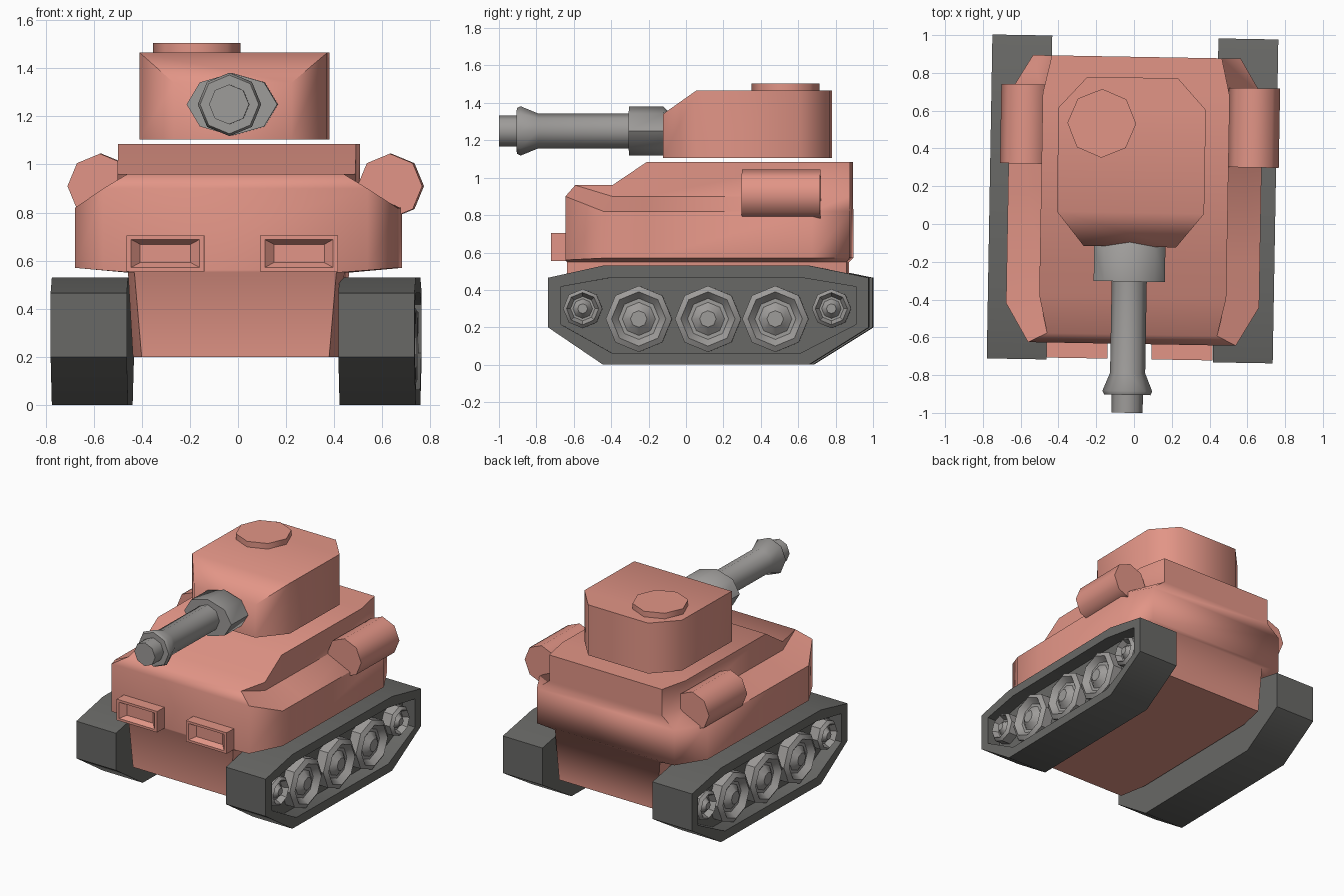
import bpy, bmesh, math
from mathutils import Matrix, Vector

cube = bpy.data.objects.get("Cube")
if cube:
    bpy.data.objects.remove(cube, do_unlink=True)

YAW = Matrix.Rotation(math.radians(-1), 4, 'Z')  # whole vehicle sits slightly turned


def material(name, rgb):
    m = bpy.data.materials.new(name)
    m.use_nodes = True
    col = (*rgb, 1)
    m.diffuse_color = col
    bsdf = m.node_tree.nodes["Principled BSDF"]
    bsdf.inputs["Base Color"].default_value = col
    bsdf.inputs["Roughness"].default_value = 0.8
    return m


salmon = material("salmon_paint", (0.76, 0.30, 0.24))
metal = material("light_grey_metal", (0.34, 0.33, 0.32))
rubber = material("dark_grey_track", (0.14, 0.14, 0.133))


def loft(name, rings, mat, smooth=70):
    """Skin equal-sized rings of points and close both ends with strips."""
    bm = bmesh.new()
    loops = [[bm.verts.new(YAW @ Vector(p)) for p in ring] for ring in rings]
    n = len(loops[0])
    for a, b in zip(loops, loops[1:]):
        for i in range(n):
            j = (i + 1) % n
            bm.faces.new((a[i], a[j], b[j], b[i]))
    for end in (loops[0], loops[-1]):
        for i in range(n // 2 - 1):
            bm.faces.new((end[i], end[i + 1], end[n - 2 - i], end[n - 1 - i]))
    bmesh.ops.remove_doubles(bm, verts=bm.verts, dist=0.0005)
    bmesh.ops.recalc_face_normals(bm, faces=bm.faces)
    mesh = bpy.data.meshes.new(name)
    bm.to_mesh(mesh)
    bm.free()
    mesh.materials.append(mat)
    ob = bpy.data.objects.new(name, mesh)
    bpy.context.collection.objects.link(ob)
    bpy.ops.object.select_all(action='DESELECT')
    ob.select_set(True)
    bpy.context.view_layer.objects.active = ob
    bpy.ops.object.shade_smooth_by_angle(angle=math.radians(smooth))
    return ob


def lathe(name, centre, axis, profile, mat, wide=1.0, smooth=50):
    """Eight-sided turned part; profile holds (radius, distance along axis)."""
    along = Vector(axis)
    up = Vector((0, 0, 1)) if not axis[2] else Vector((0, 1, 0))
    side = along.cross(up)
    rings = []
    for r, d in profile:
        ring = []
        for k in range(8):
            t = k * math.pi / 4
            ring.append(Vector(centre) + along * d
                        + side * (r * wide * math.cos(t)) + up * (r * math.sin(t)))
        rings.append(ring)
    return loft(name, rings, mat, smooth)


def mirrored(half, cx=0.0):
    """Close a right-hand half outline with its reflection."""
    return [(cx + x, y, z) for x, y, z in half] + [(cx - x, y, z) for x, y, z in reversed(half)]


# Hull: chamfered rings from belly to deck
def hull_ring(hx, cx, yf, yb, z_front, z_side, z_top=None):
    z_top = z_top or z_side
    return mirrored([(cx, yf, z_front), (hx, max(yf + 0.2, -0.43), z_side), (hx, -0.2, z_top),
                     (hx, yb - 0.2, z_top), (cx, yb, z_top)])


loft("hull", [
    hull_ring(0.43, 0.39, -0.62, 0.86, 0.20, 0.20),
    hull_ring(0.45, 0.42, -0.63, 0.865, 0.55, 0.55),
    hull_ring(0.67, 0.55, -0.635, 0.885, 0.56, 0.57),
    hull_ring(0.67, 0.55, -0.635, 0.885, 0.90, 0.82),
    hull_ring(0.495, 0.45, -0.585, 0.885, 0.96, 0.90),
    hull_ring(0.495, 0.45, -0.585, 0.885, 0.96, 0.96, 1.085),
], salmon, 60)


# Turret: chamfered block with a sloped front roof
def turret_ring(z_front, z):
    return mirrored([(0.245, -0.12, z_front), (0.39, 0.06, z),
                     (0.39, 0.61, z), (0.24, 0.775, z)], -0.02)


loft("turret", [turret_ring(1.105, 1.105), turret_ring(1.34, 1.465)], salmon, 60)
lathe("hatch", (-0.18, 0.53, 1.455), (0, 0, 1), [(0.182, 0), (0.182, 0.05)], salmon)

# Gun
GUN = (-0.02, 0, 1.25)
lathe("gun_mantlet", GUN, (0, -1, 0), [(0.08, 0.07), (0.13, 0.12), (0.13, 0.305)], metal, 1.45)
lathe("gun_barrel", GUN, (0, -1, 0),
      [(0.093, 0.25), (0.093, 0.79), (0.132, 0.885), (0.122, 0.905), (0.083, 0.905), (0.083, 1.0)],
      metal)

# Front lamps: boxes with a bevelled recess
for side, cx in (("right", -0.29), ("left", 0.266)):
    def frame(hx, hz, y):
        return [(cx + sx * hx, y, 0.63 + sz * hz) for sx, sz in ((1, 1), (1, -1), (-1, -1), (-1, 1))]
    loft(side + "_lamp", [frame(0.162, 0.075, -0.60), frame(0.162, 0.075, -0.715),
                          frame(0.142, 0.058, -0.715), frame(0.105, 0.038, -0.68)], salmon, 30)

# Side drums
for side, cx in (("right", -0.58), ("left", 0.626)):
    lathe(side + "_drum", (cx, 0.31, 0.91), (0, 1, 0), [(0.135, 0), (0.135, 0.42)], salmon)

# Tracks with a sunken outer panel, and their road wheels
OUTLINE = [(-0.725, 0.2), (-0.43, 0), (0.67, 0), (0.99, 0.2),
           (0.99, 0.465), (0.67, 0.53), (-0.43, 0.53), (-0.725, 0.465)]
WHEELS = [(-0.54, 0.30, 0.105), (-0.24, 0.245, 0.177), (0.13, 0.245, 0.177),
          (0.49, 0.245, 0.177), (0.79, 0.30, 0.105)]

for side, s in (("right", -1), ("left", 1)):
    inner, outer = -0.01 + s * 0.44, -0.01 + s * 0.757

    def track_ring(x, inset=False):
        ky, kz = (0.92, 0.76) if inset else (1, 1)
        return [(x, 0.133 + (y - 0.133) * ky, 0.265 + (z - 0.265) * kz) for y, z in OUTLINE]

    floor = outer - s * 0.1
    loft(side + "_track", [track_ring(inner), track_ring(outer),
                           track_ring(outer, True), track_ring(floor, True)], rubber, 50)
    for i, (y, z, r) in enumerate(WHEELS):
        lathe(f"{side}_wheel_{i + 1}", (floor, y, z), (s, 0, 0),
              [(r, -0.01), (r, 0.07), (r * 0.82, 0.09), (r * 0.62, 0.05),
               (r * 0.5, 0.05), (r * 0.25, 0.085)], metal, 1, 40)
